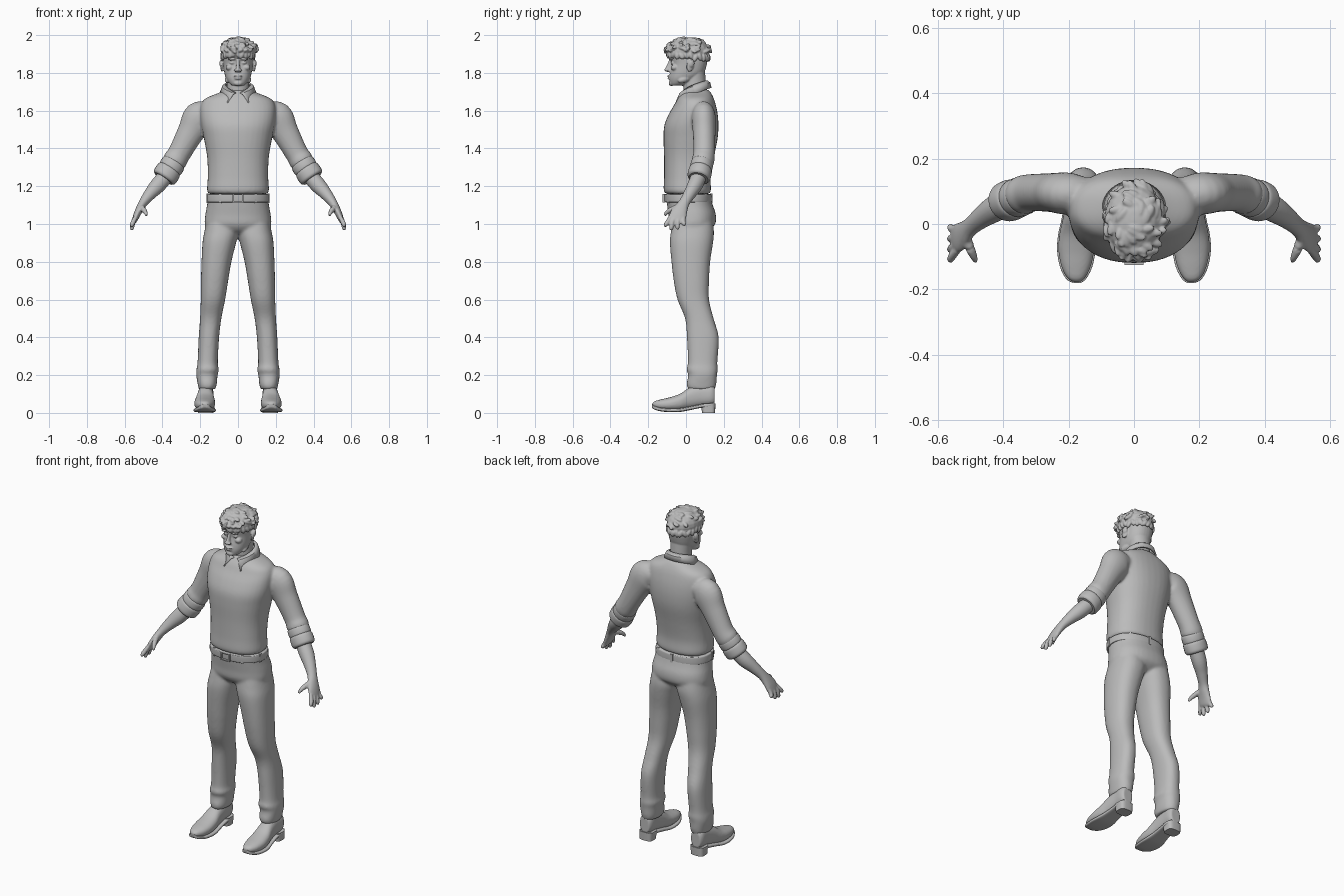
import bpy, bmesh, math, random
from mathutils import Vector, Matrix, Euler

random.seed(4)
cube = bpy.data.objects.get("Cube")
if cube:
    bpy.data.objects.remove(cube, do_unlink=True)

grey = bpy.data.materials.new("clay_grey")
grey.use_nodes = True
grey.diffuse_color = (0.5, 0.5, 0.5, 1)
grey.node_tree.nodes["Principled BSDF"].inputs["Base Color"].default_value = (0.5, 0.5, 0.5, 1)


def spline(rows, k=5):
    """Catmull-Rom interpolation of number rows."""
    out = []
    for i in range(len(rows) - 1):
        a, b, c, d = (rows[min(max(i + j, 0), len(rows) - 1)] for j in (-1, 0, 1, 2))
        for s in range(k):
            t = s / k
            out.append([0.5 * (2 * q + (r - p) * t + (2 * p - 5 * q + 4 * r - w) * t * t
                               + (3 * q - p - 3 * r + w) * t ** 3)
                        for p, q, r, w in zip(a, b, c, d)])
    return out + [list(rows[-1])]


def skin(bm, loops):
    rings = [[bm.verts.new(p) for p in loop] for loop in loops]
    n = len(rings[0])
    for r, s in zip(rings, rings[1:]):
        for i in range(n):
            bm.faces.new((r[i], r[(i + 1) % n], s[(i + 1) % n], s[i]))
    bm.faces.new(rings[0])
    bm.faces.new(rings[-1])


def oval(n, segs=36):
    for i in range(segs):
        t = math.tau * i / segs
        c, s = math.cos(t), math.sin(t)
        yield math.copysign(abs(c) ** (2 / n), c), math.copysign(abs(s) ** (2 / n), s)


def loft(bm, rows, along="z", n=2.3, k=5):
    """Rows hold low/high of both cross axes, then the height along the axis."""
    loops = []
    for a, b, c, d, h in spline(rows, k):
        pts = [((a + b) / 2 + u * (b - a) / 2, (c + d) / 2 + v * (d - c) / 2) for u, v in oval(n)]
        loops.append([(p, q, h) if along == "z" else (p, h, q) for p, q in pts])
    skin(bm, loops)


def column(bm, rows, n=2.3):
    """Symmetric loft: half width, front, back, height."""
    loft(bm, [(-w, w, f, b, z) for w, f, b, z in rows], n=n)


def tube(bm, rows, k=5):
    """Rows hold a centre point, the radius in the front plane and the radius in depth."""
    rows = spline(rows, k)
    loops = []
    for i, (x, y, z, ra, rb) in enumerate(rows):
        t = (Vector(rows[min(i + 1, len(rows) - 1)][:3]) - Vector(rows[max(i - 1, 0)][:3])).normalized()
        ref = Vector((0, 1, 0)) if abs(t.y) < 0.85 else Vector((0, 0, 1))
        b = (ref - t * t.dot(ref)).normalized()
        a = t.cross(b)
        loops.append([Vector((x, y, z)) + a * u * ra + b * v * rb for u, v in oval(2, 24)])
    skin(bm, loops)


def ball(bm, loc, size, rot=(0, 0, 0)):
    bmesh.ops.create_uvsphere(bm, u_segments=20, v_segments=12, radius=1,
                              matrix=Matrix.LocRotScale(Vector(loc), Euler(rot), Vector(size)))


def mirror(bm):
    dup = bmesh.ops.duplicate(bm, geom=bm.verts[:] + bm.edges[:] + bm.faces[:])["geom"]
    bmesh.ops.scale(bm, vec=(-1, 1, 1), verts=[g for g in dup if isinstance(g, bmesh.types.BMVert)])


def finish(name, bm, voxel=0, relax=0):
    """Make the object; a voxel size melts the overlapping parts together."""
    bmesh.ops.recalc_face_normals(bm, faces=bm.faces[:])
    mesh = bpy.data.meshes.new(name)
    bm.to_mesh(mesh)
    bm.free()
    ob = bpy.data.objects.new(name, mesh)
    bpy.context.collection.objects.link(ob)
    mesh.materials.append(grey)
    bpy.ops.object.select_all(action="DESELECT")
    ob.select_set(True)
    bpy.context.view_layer.objects.active = ob
    if voxel:
        mesh.shade_smooth()
        m = ob.modifiers.new("blend", "REMESH")
        m.mode, m.voxel_size, m.use_smooth_shade = "VOXEL", voxel, True
        m = ob.modifiers.new("relax", "SMOOTH")
        m.factor, m.iterations = 0.5, relax
    else:
        bpy.ops.object.shade_smooth_by_angle(angle=math.radians(40))
    return ob


# Trousers: two legs melted into the hips
bm = bmesh.new()
loft(bm, [(.12, .208, .012, .152, .125), (.113, .213, .003, .16, .15), (.108, .221, .012, .164, .2),
          (.102, .22, .003, .168, .23), (.107, .214, .01, .166, .27), (.1, .208, .005, .173, .4),
          (.088, .201, -.005, .146, .5), (.068, .197, -.045, .122, .6), (.052, .196, -.065, .122, .7),
          (.035, .193, -.077, .128, .8), (.01, .188, -.085, .143, .9), (-.005, .178, -.08, .148, .96),
          (0, .165, -.07, .14, 1.02)])
mirror(bm)
column(bm, [(.08, -.03, .08, .945), (.16, -.065, .12, .965), (.176, -.088, .155, 1), (.173, -.093, .158, 1.05),
            (.164, -.1, .142, 1.1), (.158, -.106, .128, 1.15)])
finish("trousers", bm, .008, 6)

# Pullover with sleeves
bm = bmesh.new()
tube(bm, [(.14, .09, 1.585, .05, .05), (.2, .093, 1.565, .088, .064), (.25, .096, 1.485, .072, .06),
          (.31, .096, 1.375, .061, .057), (.335, .09, 1.335, .064, .06), (.35, .085, 1.31, .056, .054),
          (.37, .078, 1.275, .056, .054)])
mirror(bm)
column(bm, [(.155, -.106, .124, 1.16), (.164, -.118, .132, 1.18), (.16, -.116, .131, 1.25),
            (.163, -.116, .147, 1.35), (.18, -.119, .167, 1.45), (.194, -.115, .172, 1.52),
            (.2, -.092, .168, 1.58), (.196, -.063, .158, 1.63), (.172, -.045, .147, 1.665),
            (.1, -.022, .132, 1.695), (.068, -.008, .118, 1.712)])
finish("pullover", bm, .008, 5)

# Rolled sleeve cuffs
bm = bmesh.new()
for t0, t1, r in ((0, .5, .064), (.4, 1, .067)):
    path = [Vector((.335, .088, 1.33)).lerp(Vector((.395, .066, 1.24)), t0 + (t1 - t0) * s) for s in (0, .2, .8, 1)]
    tube(bm, [(*p, r * f, r * f * .92) for p, f in zip(path, (.86, 1, 1, .84))])
mirror(bm)
finish("rolled_cuffs", bm)

# Forearms and hands with fingers
bm = bmesh.new()
tube(bm, [(.36, .08, 1.28, .04, .04), (.42, .05, 1.21, .042, .041), (.465, .02, 1.16, .033, .033),
          (.5, -.008, 1.115, .024, .029), (.52, -.028, 1.08, .021, .038), (.535, -.041, 1.05, .018, .045),
          (.547, -.047, 1.02, .014, .043), (.552, -.05, 1.008, .008, .034)])
for base, tip, drop in ((-.08, -.108, .985), (-.058, -.078, .968), (-.034, -.045, .972), (-.012, -.01, .99)):
    tube(bm, [(.54, base, 1.04, .011, .011), (.555, (base + tip) / 2 - .004, 1.01, .0125, .012),
              (.561, tip, drop + .01, .011, .011), (.56, tip - .003, drop, .006, .006)])
tube(bm, [(.515, -.035, 1.09, .014, .014), (.503, -.07, 1.08, .015, .015), (.49, -.1, 1.062, .011, .011),
          (.484, -.114, 1.045, .007, .007)])
mirror(bm)
finish("forearms_and_hands", bm, .0045, 3)

# Belt, buckle and belt loops
bm = bmesh.new()
column(bm, [(.163, -.109, .133, 1.115), (.167, -.114, .136, 1.12), (.166, -.116, .135, 1.152),
            (.162, -.113, .131, 1.158)])
finish("belt", bm)


def box(bm, loc, size, turn=0):
    bmesh.ops.create_cube(bm, size=1, matrix=Matrix.LocRotScale(Vector(loc), Euler((0, 0, turn)), Vector(size)))


bm = bmesh.new()
for dx in (-.026, .026):
    box(bm, (dx, -.118, 1.137), (.007, .014, .044))
for dz in (-.02, .02):
    box(bm, (0, -.118, 1.137 + dz), (.055, .014, .006))
finish("belt_buckle", bm)
bm = bmesh.new()
for a in (.6, 1.35, 2.4, math.pi, -.6, -1.35, -2.4):
    box(bm, (.164 * math.sin(a), .01 - .124 * math.cos(a), 1.136), (.014, .012, .05), a)
finish("belt_loops", bm)

# Shoes: upper, sole and heel
shoe = [(.166, .184, .036, .05, -.178), (.15, .204, .026, .062, -.165), (.132, .222, .016, .072, -.13),
        (.122, .231, .012, .084, -.08), (.122, .228, .013, .102, -.03), (.128, .217, .022, .135, .02),
        (.13, .21, .034, .155, .08), (.13, .21, .04, .155, .13), (.14, .2, .046, .14, .152)]
bm = bmesh.new()
loft(bm, shoe, "y")
mirror(bm)
finish("shoe_uppers", bm, .005, 3)
bm = bmesh.new()
loft(bm, [(a - .004, b + .004, c - .008, c + .012, y - .002) for a, b, c, d, y in shoe], "y", 4)
loft(bm, [(.13, .212, .085, .154, 0), (.126, .214, .078, .156, .05)], n=3.5, k=1)
mirror(bm)
finish("soles_and_heels", bm)

# Head with neck, ears and face
bm = bmesh.new()
for x, y, z, size, rot in ((.031, -.08, 1.874, (.024, .012, .007), (0, .1, 0)),
                           (.031, -.07, 1.853, (.015, .011, .008), (0, 0, 0)),
                           (.045, -.06, 1.828, (.02, .02, .016), (0, 0, .4)),
                           (.012, -.1, 1.814, (.009, .01, .007), (0, 0, 0)),
                           (.083, .022, 1.838, (.008, .02, .033), (-.2, 0, .35)),
                           (.09, .03, 1.85, (.007, .016, .02), (-.2, 0, .35)),
                           (.05, -.005, 1.768, (.018, .04, .018), (.35, 0, .25))):
    ball(bm, (x, y, z), size, rot)
mirror(bm)
ball(bm, (0, -.09, 1.783), (.024, .01, .005))
ball(bm, (0, -.088, 1.771), (.02, .01, .006))
ball(bm, (0, -.078, 1.745), (.024, .014, .014))
column(bm, [(.015, -.1, -.07, 1.805), (.014, -.115, -.07, 1.814), (.01, -.106, -.07, 1.832),
            (.008, -.093, -.07, 1.86), (.012, -.087, -.07, 1.88)])
column(bm, [(.03, -.08, -.02, 1.732), (.046, -.085, .01, 1.745), (.063, -.088, .06, 1.77),
            (.072, -.085, .095, 1.8), (.077, -.077, .11, 1.845), (.08, -.083, .115, 1.88),
            (.082, -.083, .115, 1.91), (.07, -.065, .1, 1.95), (.04, -.03, .06, 1.975)])
column(bm, [(.066, 0, .118, 1.62), (.06, -.012, .11, 1.7), (.058, -.012, .105, 1.75), (.062, 0, .1, 1.82)], 2)
finish("head_and_neck", bm, .004, 3)

# Hair: a cap with swept clumps, plus fringe and nape locks
bm = bmesh.new()
ball(bm, (0, .01, 1.913), (.091, .112, .076))
for i in range(75):
    a, h = random.uniform(0, math.tau), random.uniform(0, 1)
    r = math.sqrt(1 - h * h)
    ball(bm, (.088 * r * math.sin(a), .01 - .11 * r * math.cos(a), 1.912 + .072 * h),
         (.013, .027, .01), (random.uniform(-.5, .5) * r, random.uniform(-.4, .4), a + random.uniform(.3, 1.3)))
for i in range(26):
    a = math.tau * i / 26
    ball(bm, (.084 * math.sin(a), .012 - .108 * math.cos(a), 1.9 - .012 * (1 - math.cos(a)) + random.uniform(-.006, .006)),
         (.012, .011, .022), (0, random.uniform(-.6, .6), a))
finish("hair", bm, .004, 2)

# Folded shirt collar, open at the front
bm = bmesh.new()
cols = []
for i in range(41):
    s = i / 40 * 2 - 1
    side = -1 if s < 0 else 1
    col = []
    for gap, rx, ry, z0, rise in ((.12, .065, .064, 1.685, .072), (.3, .08, .08, 1.678, .068), (.6, .094, .118, 1.605, .115)):
        t = math.pi - (math.pi - gap) * abs(s)
        depth = ry if math.cos(t) > 0 else min(ry, .085)
        col.append(bm.verts.new((side * rx * math.sin(t), .045 - depth * math.cos(t), z0 + rise * math.sin(t / 2))))
    cols.append(col)
for c, d in zip(cols, cols[1:]):
    for j in (0, 1):
        bm.faces.new((c[j], d[j], d[j + 1], c[j + 1]))
collar = finish("shirt_collar", bm)
m = collar.modifiers.new("thickness", "SOLIDIFY")
m.thickness, m.offset = .01, 0
